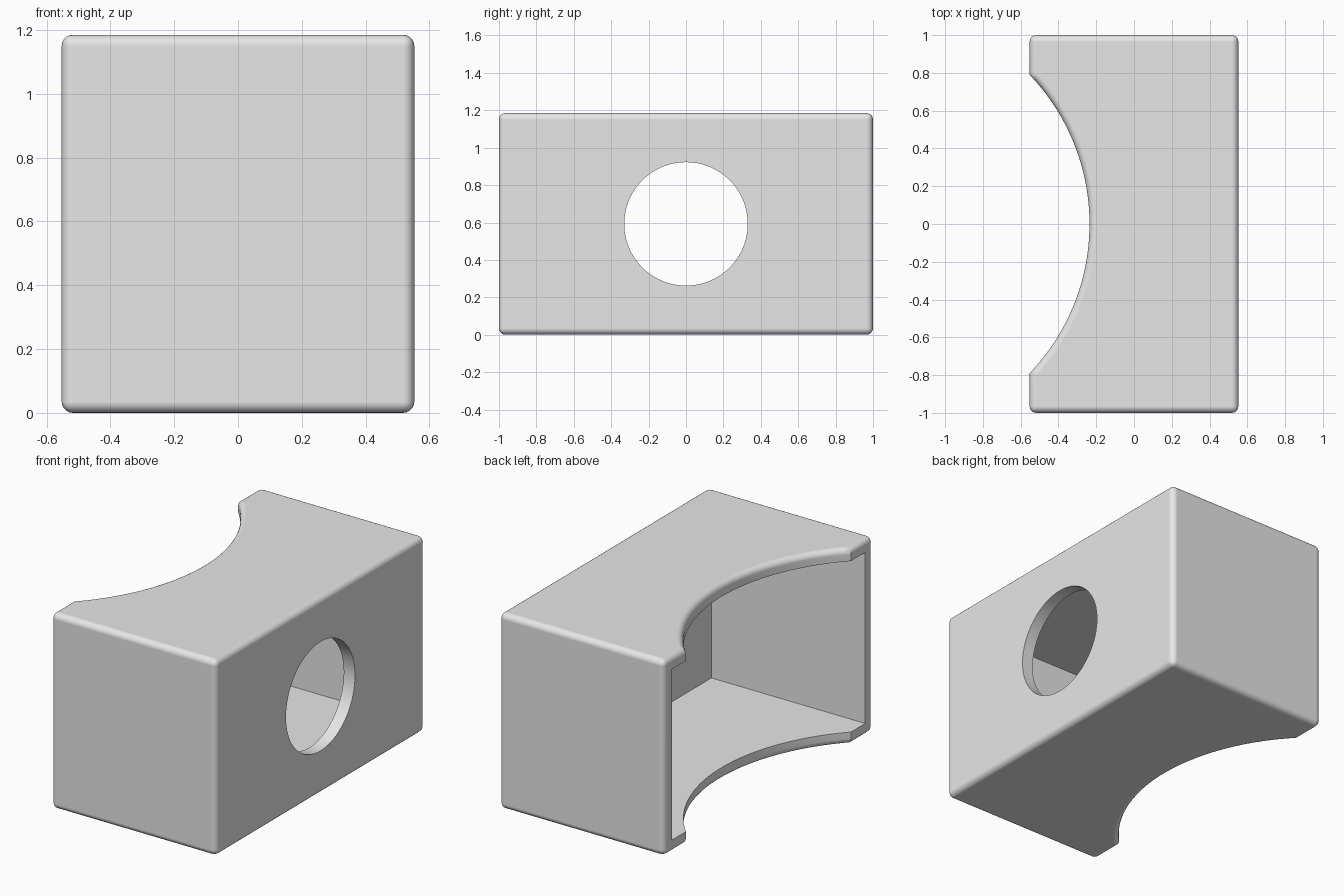
import bpy, bmesh, math
from mathutils import Matrix

if "Cube" in bpy.data.objects:
    bpy.data.objects.remove(bpy.data.objects["Cube"], do_unlink=True)

HALF_X, HALF_Y, HEIGHT = 0.5525, 1.0, 1.185
WALL, ROUND = 0.075, 0.035
NOTCH_HALF, NOTCH_DEPTH, NOTCH_STEPS = 0.79, 0.317, 48
HOLE_RADIUS = 0.33

grey = bpy.data.materials.new("light_grey")
grey.use_nodes = True
colour = (0.8, 0.8, 0.8, 1)
grey.diffuse_color = colour
grey.node_tree.nodes["Principled BSDF"].inputs["Base Color"].default_value = colour


def add_object(name, bm):
    bmesh.ops.recalc_face_normals(bm, faces=bm.faces)
    mesh = bpy.data.meshes.new(name)
    bm.to_mesh(mesh)
    bm.free()
    mesh.materials.append(grey)
    obj = bpy.data.objects.new(name, mesh)
    bpy.context.collection.objects.link(obj)
    return obj


# Plan outline: rectangle with a shallow arc cut from its open side
radius = (NOTCH_HALF ** 2 + NOTCH_DEPTH ** 2) / (2 * NOTCH_DEPTH)
centre_x = -HALF_X + NOTCH_DEPTH - radius
sweep = math.asin(NOTCH_HALF / radius)
outline = [(-HALF_X, -HALF_Y), (HALF_X, -HALF_Y), (HALF_X, HALF_Y), (-HALF_X, HALF_Y)]
for i in range(NOTCH_STEPS + 1):
    a = sweep * (1 - 2 * i / NOTCH_STEPS)
    outline.append((centre_x + radius * math.cos(a), radius * math.sin(a)))

# Solid block with rounded outer edges
bm = bmesh.new()
base = bm.faces.new([bm.verts.new((x, y, 0)) for x, y in outline])
extruded = bmesh.ops.extrude_face_region(bm, geom=[base])
top = [v for v in extruded["geom"] if isinstance(v, bmesh.types.BMVert)]
bmesh.ops.translate(bm, verts=top, vec=(0, 0, HEIGHT))
bmesh.ops.recalc_face_normals(bm, faces=bm.faces)


def is_rounded(edge):
    a, b = (v.co for v in edge.verts)
    upright = abs(a.z - b.z) > 0.1
    return not upright or abs(a.y) > HALF_Y - 0.01


bmesh.ops.bevel(bm, geom=[e for e in bm.edges if is_rounded(e)], offset=ROUND,
                offset_type='OFFSET', segments=5, profile=0.5, affect='EDGES',
                clamp_overlap=True)
shell = add_object("box_shell", bm)

# Cavity cutter, open towards the notched side
bm = bmesh.new()
reach = 1.0
length = reach + HALF_X - WALL
size = Matrix.Diagonal((length, 2 * (HALF_Y - WALL), HEIGHT - 2 * WALL, 1))
place = Matrix.Translation((HALF_X - WALL - length / 2, 0, HEIGHT / 2))
bmesh.ops.create_cube(bm, size=1, matrix=place @ size)
cavity = add_object("cavity_cutter", bm)

# Round hole cutter through the closed side
bm = bmesh.new()
place = Matrix.Translation((HALF_X, 0, HEIGHT / 2)) @ Matrix.Rotation(math.pi / 2, 4, 'Y')
bmesh.ops.create_cone(bm, cap_ends=True, segments=96, radius1=HOLE_RADIUS,
                      radius2=HOLE_RADIUS, depth=0.5, matrix=place)
hole = add_object("hole_cutter", bm)

# Cut the shell, then drop the cutters
bpy.ops.object.select_all(action='DESELECT')
bpy.context.view_layer.objects.active = shell
shell.select_set(True)
for cutter in (cavity, hole):
    cutter.hide_render = True
    cut = shell.modifiers.new(cutter.name, 'BOOLEAN')
    cut.operation = 'DIFFERENCE'
    cut.solver = 'EXACT'
    cut.object = cutter
    bpy.ops.object.modifier_apply(modifier=cut.name)
    bpy.data.objects.remove(cutter, do_unlink=True)

# Smooth rounds, flat walls
bpy.ops.object.shade_smooth_by_angle(angle=math.radians(30))
normals = shell.modifiers.new("flat_walls", 'WEIGHTED_NORMAL')
normals.keep_sharp = True
